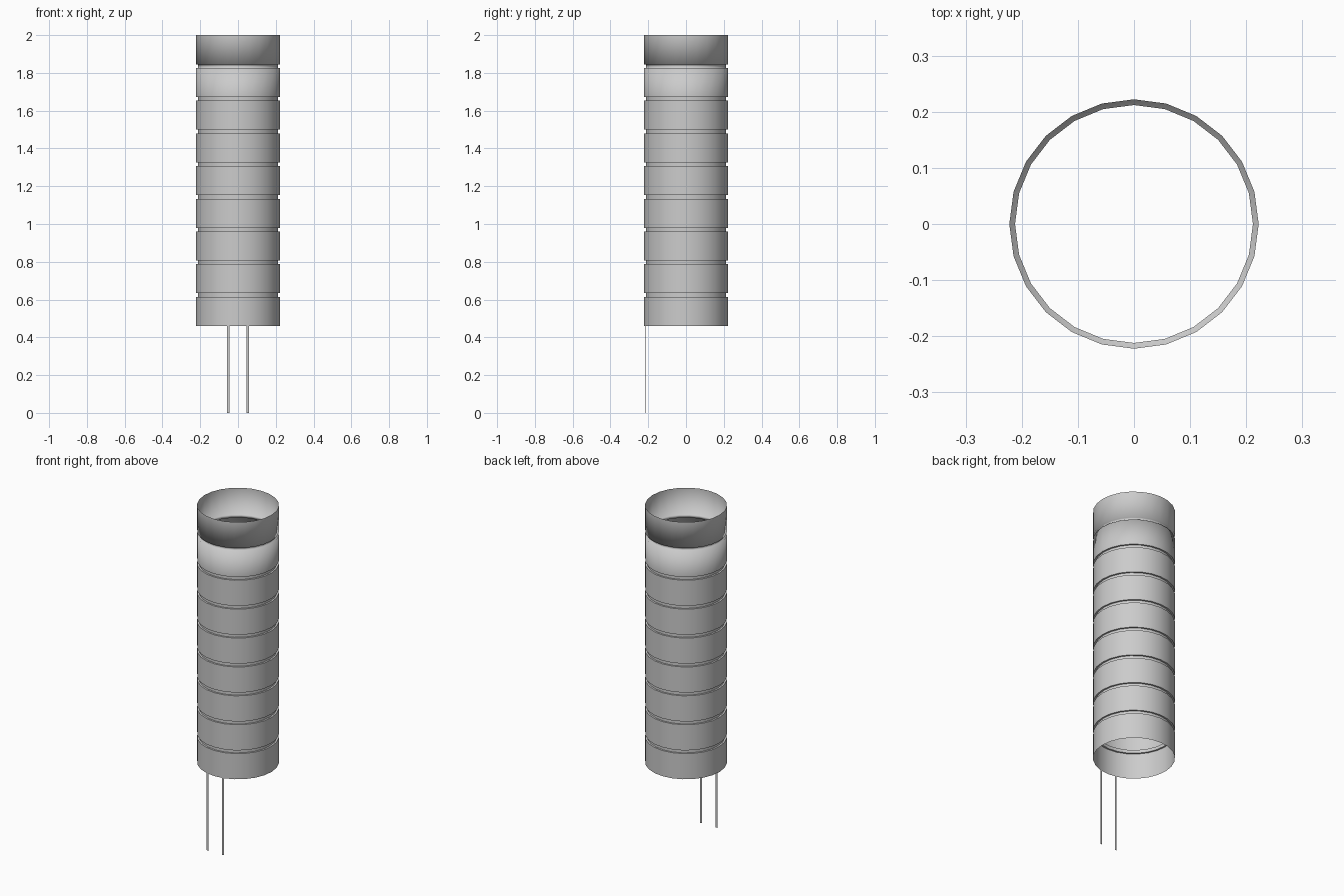
import bpy
import bmesh
from math import radians, sin, cos
from mathutils import Vector

SIDES = 24
OUTER, INNER = 0.2222, 0.212
TOP, BOTTOM = 2.0, 0.461
SEGMENTS = 9
PITCH, GROOVE = 0.173, 0.0195

cube = bpy.data.objects.get("Cube")
if cube:
    bpy.data.objects.remove(cube, do_unlink=True)

grey = bpy.data.materials.new("grey_metal")
grey.use_nodes = True
grey.diffuse_color = (0.6, 0.6, 0.6, 1)
grey.node_tree.nodes["Principled BSDF"].inputs["Base Color"].default_value = (0.6, 0.6, 0.6, 1)


def finish(bm, name):
    mesh = bpy.data.meshes.new(name)
    bm.to_mesh(mesh)
    bm.free()
    mesh.materials.append(grey)
    obj = bpy.data.objects.new(name, mesh)
    bpy.context.collection.objects.link(obj)
    return obj


# Tube: thin open shell with a groove below every band but the last
profile = [(OUTER, BOTTOM)]
for i in reversed(range(SEGMENTS - 1)):
    high = BOTTOM + PITCH * (SEGMENTS - 1 - i)
    low = high - GROOVE
    profile += [(OUTER, low), (INNER, low), (INNER, high), (OUTER, high)]
profile.append((OUTER, TOP))

bm = bmesh.new()
points = [bm.verts.new((r, 0, z)) for r, z in profile]
edges = [bm.edges.new(pair) for pair in zip(points, points[1:])]
bmesh.ops.spin(bm, geom=points + edges, cent=(0, 0, 0), axis=(0, 0, 1),
               angle=radians(360), steps=SIDES)
bmesh.ops.remove_doubles(bm, verts=bm.verts, dist=0.0005)
bm.normal_update()

# Face the shell outwards
wall = max(bm.faces, key=lambda f: f.calc_area())
if wall.normal.dot(Vector((*wall.calc_center_median().xy, 0))) < 0:
    bmesh.ops.reverse_faces(bm, faces=bm.faces)

# Crisp groove rims, except the softly blended top groove
for face in bm.faces:
    face.smooth = True
for edge in bm.edges:
    a, b = (v.co.z for v in edge.verts)
    if abs(a - b) < 0.001 and a < 1.75:
        edge.smooth = False
finish(bm, "grooved_tube")

# Legs: flat strips hanging from the front facets of the tube
front = Vector((0, -OUTER))
for name, side in (("left_leg", 1), ("right_leg", -1)):
    step = radians(360 / SIDES)
    corner = Vector((side * OUTER * sin(step), -OUTER * cos(step)))
    start, end = front.lerp(corner, 0.79), corner
    bm = bmesh.new()
    corners = [(*start, 0), (*end, 0), (*end, BOTTOM), (*start, BOTTOM)]
    face = bm.faces.new([bm.verts.new(c) for c in corners])
    face.normal_update()
    if face.normal.y > 0:
        face.normal_flip()
    finish(bm, name)
